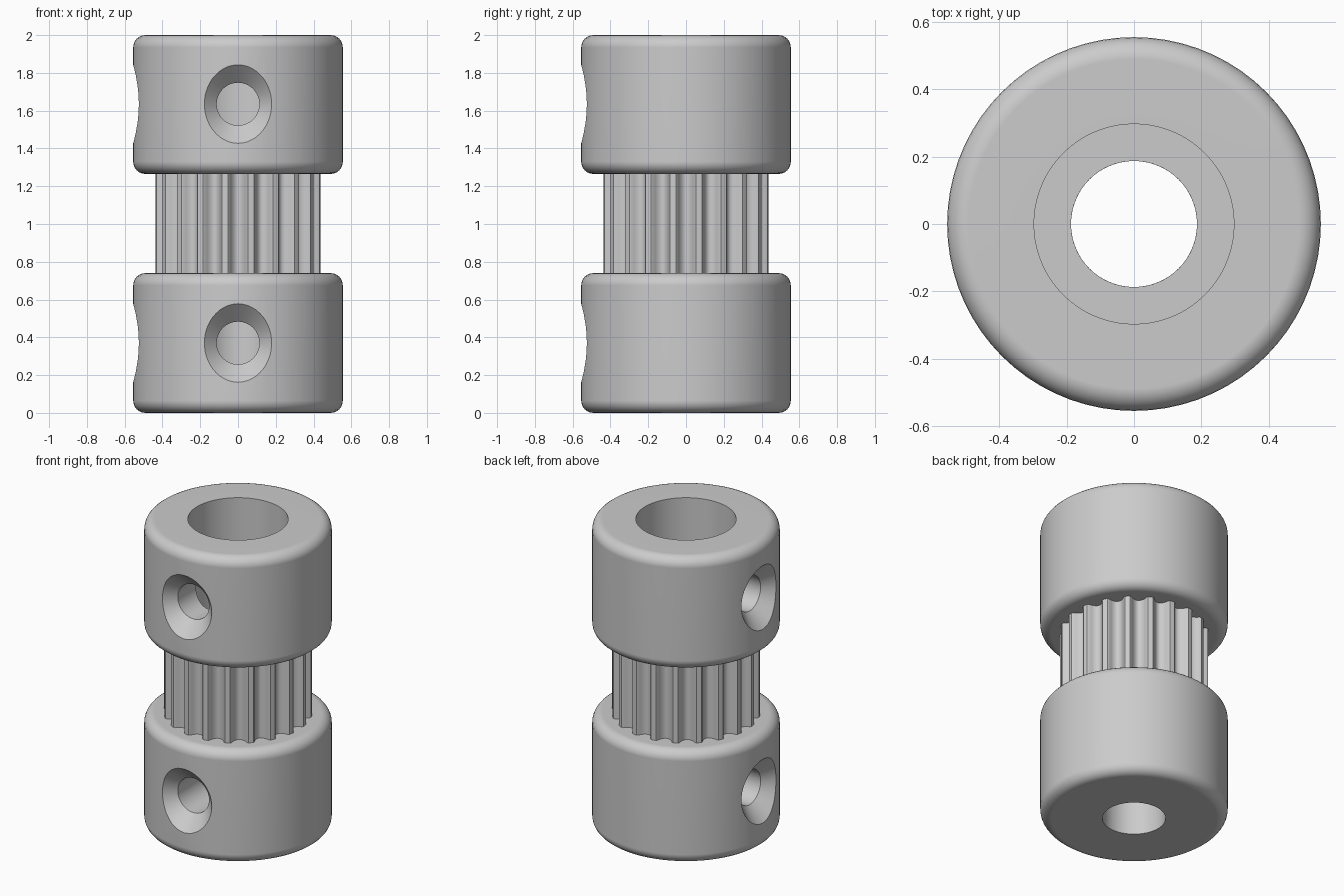
import bpy, bmesh, math
from mathutils import Matrix

cube = bpy.data.objects.get("Cube")
if cube:
    bpy.data.objects.remove(cube)

SIDES = 72
TEETH = 20
COLLAR_R, FILLET = 0.555, 0.065
SMALL_BORE, LARGE_BORE = 0.187, 0.297
LOW_TOP, HIGH_BASE, TOP = 0.74, 1.265, 2.0
TOOTH_R, GROOVE = 0.44, 0.052

metal = bpy.data.materials.new("grey_metal")
metal.use_nodes = True
metal.diffuse_color = (0.6, 0.6, 0.6, 1)
metal.node_tree.nodes["Principled BSDF"].inputs["Base Color"].default_value = (0.6, 0.6, 0.6, 1)


def lathe(name, profile, sides=SIDES, closed=True, matrix=None):
    """Spin (radius, z) points; a radius may be a function of the angle."""
    bm = bmesh.new()
    rings = []
    for radius, z in profile:
        ring = []
        for i in range(sides):
            a = math.tau * i / sides
            r = radius(a) if callable(radius) else radius
            ring.append(bm.verts.new((r * math.cos(a), r * math.sin(a), z)))
        rings.append(ring)
    pairs = list(zip(rings, rings[1:]))
    if closed:
        pairs.append((rings[-1], rings[0]))
    else:
        bm.faces.new(rings[0])
        bm.faces.new(rings[-1])
    for low, high in pairs:
        for i in range(sides):
            j = (i + 1) % sides
            bm.faces.new((low[i], low[j], high[j], high[i]))
    bmesh.ops.recalc_face_normals(bm, faces=bm.faces)
    if matrix:
        bm.transform(matrix)
    mesh = bpy.data.meshes.new(name)
    bm.to_mesh(mesh)
    bm.free()
    mesh.materials.append(metal)
    obj = bpy.data.objects.new(name, mesh)
    bpy.context.collection.objects.link(obj)
    return obj


def activate(obj):
    bpy.ops.object.select_all(action='DESELECT')
    obj.select_set(True)
    bpy.context.view_layer.objects.active = obj


def finish(obj):
    activate(obj)
    bpy.ops.object.shade_smooth_by_angle(angle=math.radians(32))
    mod = obj.modifiers.new("even_normals", 'WEIGHTED_NORMAL')
    mod.keep_sharp = True


def fillet(z, start):
    """Quarter-round points for a collar edge."""
    angles = [math.radians(start + 15 * k) for k in range(7)]
    return [(COLLAR_R - FILLET + FILLET * math.cos(a), z + FILLET * math.sin(a)) for a in angles]


def collar(name, base, top, bore, hole_z):
    profile = [(bore, base)] + fillet(base + FILLET, -90) + fillet(top - FILLET, 0) + [(bore, top)]
    obj = lathe(name, profile)
    # Countersunk screw holes on the front and on the right side
    for turn in (Matrix.Rotation(math.pi / 2, 4, 'X'), Matrix.Rotation(-math.pi / 2, 4, 'Y')):
        place = Matrix.Translation((0, 0, hole_z)) @ turn
        cutter = lathe("screw_hole_cutter", [(0.113, 0), (0.113, 0.46), (0.353, 0.7)], 48, False, place)
        cutter.hide_render = True
        mod = obj.modifiers.new("screw_hole", 'BOOLEAN')
        mod.operation = 'DIFFERENCE'
        mod.solver = 'EXACT'
        mod.object = cutter
        activate(obj)
        bpy.ops.object.modifier_apply(modifier=mod.name)
        bpy.data.objects.remove(cutter)
    finish(obj)


def toothed(angle):
    """Outline of the belt teeth: flat lands with rounded grooves."""
    u = angle * TEETH / math.tau
    u = (u - round(u)) / 0.34
    return TOOTH_R - GROOVE * max(0, 1 - u * u) ** 0.65


# Collars at both ends
collar("lower_collar", 0, LOW_TOP, SMALL_BORE, 0.37)
collar("upper_collar", HIGH_BASE, TOP, LARGE_BORE, 1.635)

# Toothed barrel with the bore step halfway up
finish(lathe("toothed_barrel", [
    (toothed, LOW_TOP), (toothed, HIGH_BASE),
    (LARGE_BORE, HIGH_BASE), (LARGE_BORE, 1.0),
    (SMALL_BORE, 1.0), (SMALL_BORE, LOW_TOP)], TEETH * 18))
